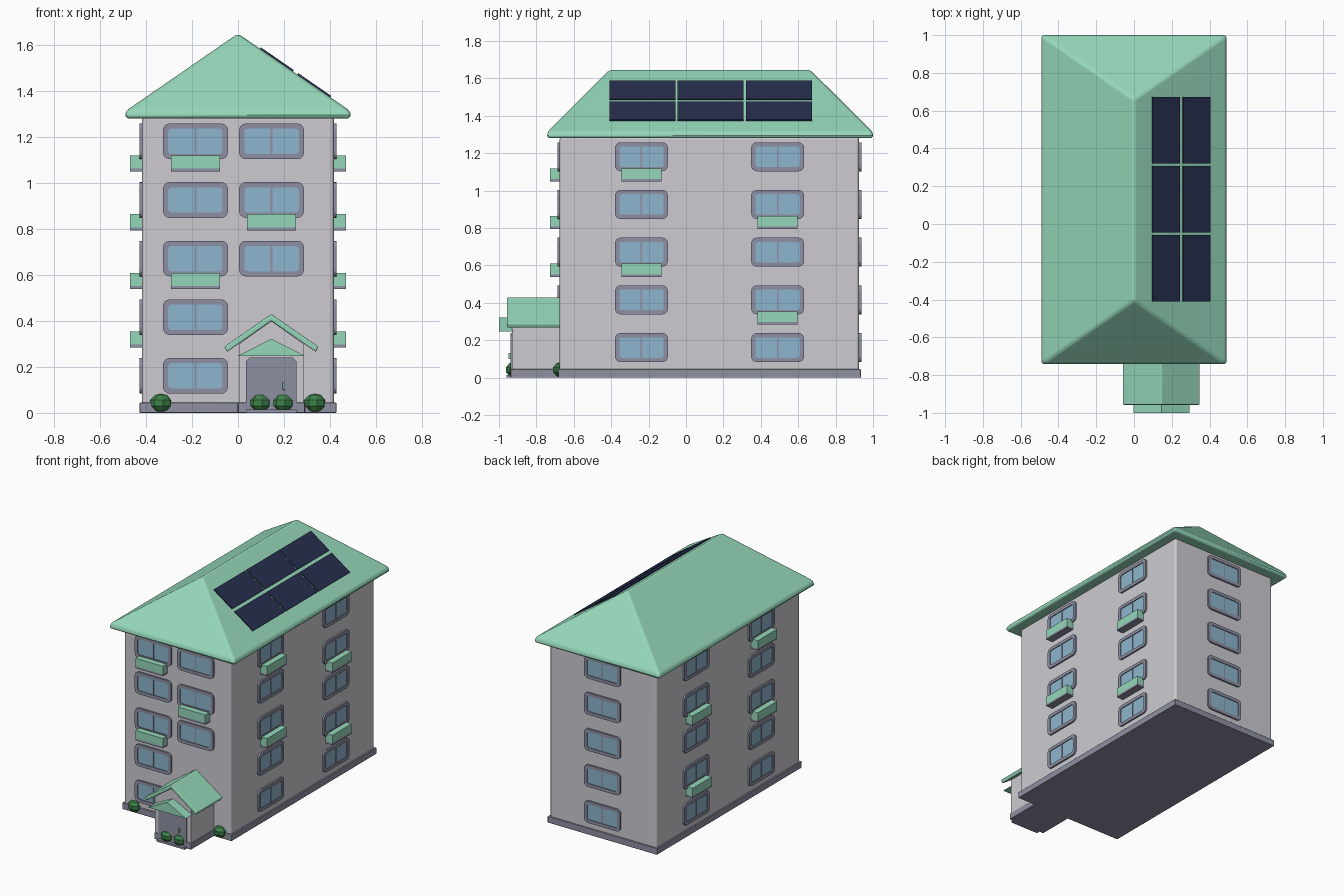
import bpy, bmesh, math
from mathutils import Matrix, Vector

if "Cube" in bpy.data.objects:
    bpy.data.objects.remove(bpy.data.objects["Cube"], do_unlink=True)


def material(name, rgb):
    m = bpy.data.materials.new(name)
    m.use_nodes = True
    m.diffuse_color = (*rgb, 1)
    m.node_tree.nodes["Principled BSDF"].inputs["Base Color"].default_value = (*rgb, 1)
    return m


WALL = material("wall_grey", (0.61, 0.6, 0.64))
GREEN = material("mint_green", (0.3, 0.68, 0.49))
TRIM = material("slate_trim", (0.27, 0.28, 0.36))
GLASS = material("window_blue", (0.27, 0.46, 0.62))
PANEL = material("solar_navy", (0.02, 0.027, 0.075))
LEAF = material("bush_green", (0.045, 0.22, 0.065))


def to_mesh(name, bm, mats):
    bmesh.ops.recalc_face_normals(bm, faces=bm.faces)
    me = bpy.data.meshes.new(name)
    bm.to_mesh(me)
    bm.free()
    for m in mats:
        me.materials.append(m)
    return me


def add(name, me, loc=(0, 0, 0), turn=0):
    ob = bpy.data.objects.new(name, me)
    bpy.context.collection.objects.link(ob)
    ob.location = loc
    ob.rotation_euler.z = turn
    return ob


def soften(ob, width, segments=3):
    b = ob.modifiers.new("soft_edges", "BEVEL")
    b.width, b.segments, b.limit_method = width, segments, "ANGLE"
    b.angle_limit = math.radians(25)
    bpy.ops.object.select_all(action="DESELECT")
    ob.select_set(True)
    bpy.context.view_layer.objects.active = ob
    bpy.ops.object.shade_smooth_by_angle(angle=math.radians(40))
    ob.modifiers.new("flat_faces", "WEIGHTED_NORMAL")


def sweep(bm, points, offset):
    """Closed solid from a flat outline pushed along an offset."""
    face = bm.faces.new([bm.verts.new(p) for p in points])
    out = bmesh.ops.extrude_face_region(bm, geom=[face], use_keep_orig=True)
    moved = [g for g in out["geom"] if isinstance(g, bmesh.types.BMVert)]
    bmesh.ops.translate(bm, verts=moved, vec=offset)


def solid(name, mat, points, offset, bevel=0):
    bm = bmesh.new()
    sweep(bm, points, offset)
    ob = add(name, to_mesh(name, bm, [mat]))
    if bevel:
        soften(ob, bevel)
    return ob


def box(name, mat, x, y, z, bevel=0):
    pts = [(x[i], y[j], z[0]) for i, j in ((0, 0), (1, 0), (1, 1), (0, 1))]
    return solid(name, mat, pts, (0, 0, z[1] - z[0]), bevel)


def gable(name, mat, outline, y, bevel=0):
    return solid(name, mat, [(a, y[0], b) for a, b in outline], (0, y[1] - y[0], 0), bevel)


# Main block and plinth
HALF, FRONT, BACK = 0.417, -0.675, 0.925
PORCH = 0.145
box("main_walls", WALL, (-HALF, HALF), (FRONT, BACK), (0.02, 1.29), 0.015)
plan = [(-0.428, -0.683), (0, -0.683), (0, -0.937), (0.29, -0.937),
        (0.29, -0.683), (0.428, -0.683), (0.428, 0.935), (-0.428, 0.935)]
solid("plinth", TRIM, [(a, b, 0) for a, b in plan], (0, 0, 0.045), 0.004)

# Hipped roof with a thick eave
bm = bmesh.new()
rings = [[bm.verts.new((sx * 0.49, y, z)) for sx, y in
          ((-1, -0.742), (1, -0.742), (1, 1.0), (-1, 1.0))] for z in (1.28, 1.312)]
ridge = [bm.verts.new((0, y, 1.65)) for y in (-0.405, 0.66)]
low, top = rings
bm.faces.new(low)
for i in range(4):
    j = (i + 1) % 4
    bm.faces.new((low[i], low[j], top[j], top[i]))
bm.faces.new((top[0], top[1], ridge[0]))
bm.faces.new((top[1], top[2], ridge[1], ridge[0]))
bm.faces.new((top[2], top[3], ridge[1]))
bm.faces.new((top[3], top[0], ridge[0], ridge[1]))
soften(add("hipped_roof", to_mesh("hipped_roof", bm, [GREEN])), 0.016)

# Solar panels lying on the left slope
slope = (1.65 - 1.312) / 0.49
for row, (xa, xb) in enumerate(((0.095, 0.238), (0.257, 0.4))):
    for col in range(3):
        y = -0.41 + col * 0.365
        pts = [(x, b, 1.65 - slope * x - 0.002)
               for x, b in ((xa, y), (xb, y), (xb, y + 0.353), (xa, y + 0.353))]
        solid(f"solar_panel_{row + 1}_{col + 1}", PANEL, pts, Vector((slope, 0, 1)) * 0.007)


# Window: rounded frame ring, recessed glass and a centre bar
def rounded(bm, w, h, r, y):
    verts = []
    for q, (sx, sz) in enumerate(((1, 1), (-1, 1), (-1, -1), (1, -1))):
        for k in range(5):
            a = math.pi / 2 * (q + k / 4)
            verts.append(bm.verts.new((sx * (w / 2 - r) + r * math.cos(a), y,
                                       sz * (h / 2 - r) + r * math.sin(a))))
    return verts


bm = bmesh.new()
loops = [rounded(bm, 0.283, 0.155, 0.03, 0.002), rounded(bm, 0.283, 0.155, 0.03, -0.012),
         rounded(bm, 0.237, 0.11, 0.015, -0.012), rounded(bm, 0.237, 0.11, 0.015, -0.006)]
for a, b in zip(loops, loops[1:]):
    for i in range(len(a)):
        j = (i + 1) % len(a)
        bm.faces.new((a[i], a[j], b[j], b[i]))
bm.faces.new(loops[0])
bm.faces.new(loops[-1]).material_index = 1
sweep(bm, [(sx * 0.004, -0.005, sz * 0.056) for sx, sz in
           ((-1, -1), (1, -1), (1, 1), (-1, 1))], (0, -0.005, 0))
window_mesh = to_mesh("window", bm, [TRIM, GLASS])

# Planter: green trough on a slate tray
bm = bmesh.new()
for z, h in ((-0.035, 0.013), (-0.022, 0.057)):
    sweep(bm, [(sx * 0.107, y, z) for sx, y in
               ((-1, 0.002), (1, 0.002), (1, -0.053), (-1, -0.053))], (0, 0, h))
for f in bm.faces:
    if f.calc_center_median().z < -0.0225:
        f.material_index = 1
planter_mesh = to_mesh("planter", bm, [GREEN, TRIM])

# Each column: side, turn, wall distance, place along wall, floors, planter floors
columns = [
    ("front_right", 0, -FRONT, -0.185, range(5), (2, 4)),
    ("front_left", 0, -FRONT, 0.146, range(2, 5), (3,)),
    ("back", 180, BACK, 0, range(5), ()),
]
for side, turn in (("left", 90), ("right", -90)):
    s = 1 if turn > 0 else -1
    columns.append((side + "_front", turn, HALF, s * -0.238, range(5), (2, 4)))
    columns.append((side + "_rear", turn, HALF, s * 0.49, range(5), (1, 3)))

for side, turn, dist, along, floors, boxes in columns:
    angle = math.radians(turn)
    spot = Matrix.Rotation(angle, 3, "Z") @ Vector((along, -dist, 0))
    for n in floors:
        up = Vector((0, 0, 0.161 + 0.255 * n))
        add(f"window_{side}_{n + 1}", window_mesh, spot + up, angle)
        if n in boxes:
            add(f"planter_{side}_{n + 1}", planter_mesh, spot + up - Vector((0, 0, 0.097)), angle)

# Porch walls, chevron roof and pediment
gable("porch_walls", WALL,
      [(0.005, 0.02), (0.285, 0.02), (0.285, 0.3), (PORCH, 0.4), (0.005, 0.3)], (-0.931, -0.66))
gable("porch_roof", GREEN,
      [(PORCH - 0.205, 0.288), (PORCH - 0.193, 0.265), (PORCH, 0.4), (PORCH + 0.193, 0.265),
       (PORCH + 0.205, 0.288), (PORCH, 0.43)], (-0.957, -0.67), 0.006)
gable("porch_pediment", GREEN,
      [(PORCH - 0.148, 0.247), (PORCH + 0.148, 0.247), (PORCH, 0.322)], (-1.0, -0.925))

# Door with handle and step
gable("front_door", TRIM,
      [(0.035, 0.01), (0.255, 0.01), (0.255, 0.225), (0.24, 0.24), (0.05, 0.24), (0.035, 0.225)],
      (-0.938, -0.93))
box("door_handle", GREEN, (0.194, 0.205), (-0.95, -0.936), (0.1, 0.133), 0.002)
box("door_step", TRIM, (0.035, 0.255), (-0.96, -0.93), (0, 0.015))

# Faceted bushes
bm = bmesh.new()
bmesh.ops.create_uvsphere(bm, u_segments=8, v_segments=5, radius=0.051)
bmesh.ops.scale(bm, verts=bm.verts, vec=(1, 0.95, 0.83))
bush_mesh = to_mesh("bush", bm, [LEAF])
for i, (x, y) in enumerate(((-0.335, -0.665), (0.095, -0.917), (0.195, -0.917), (0.335, -0.665))):
    add(f"bush_{i + 1}", bush_mesh, (x, y, 0.0425), 0.2)
